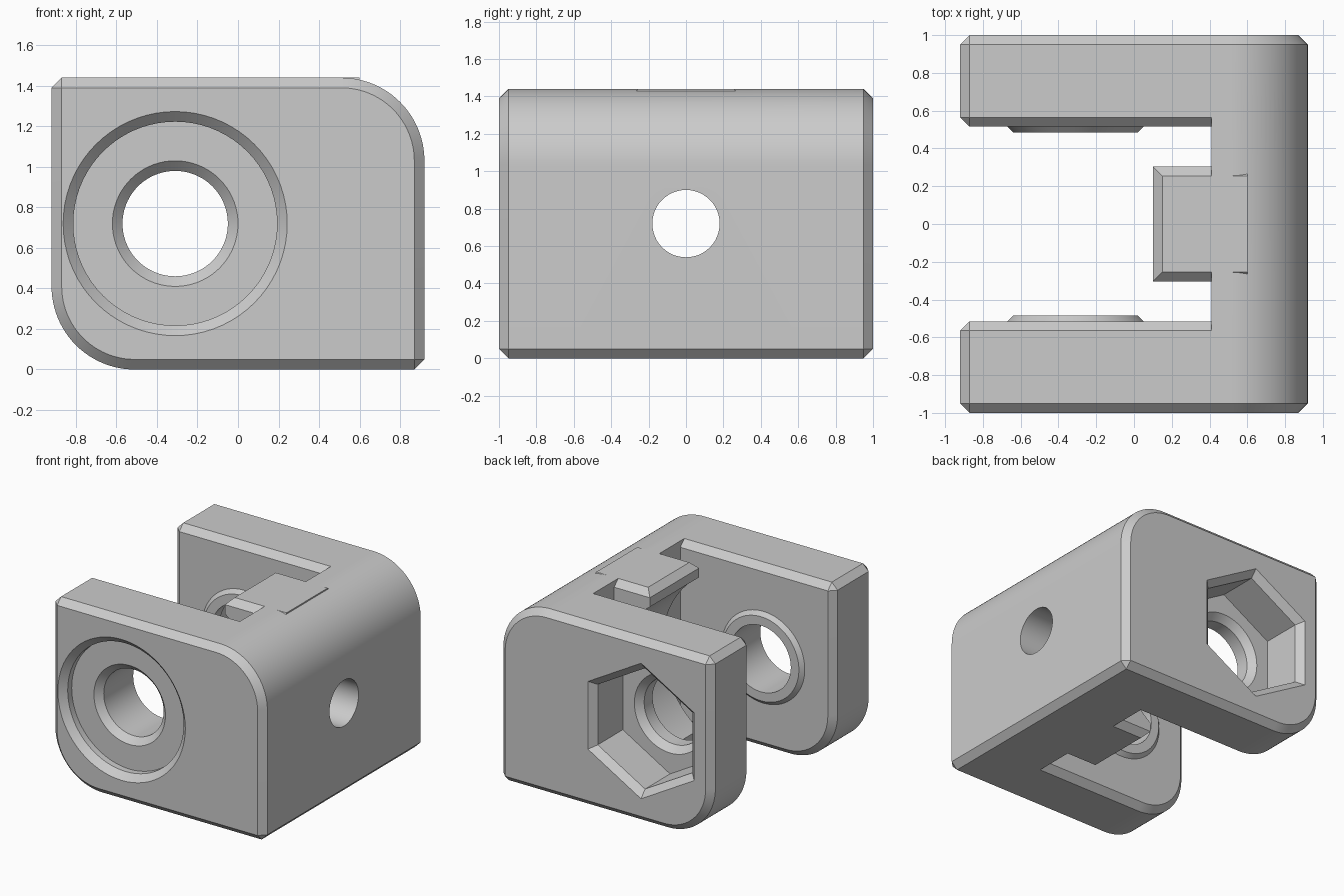
import bpy, bmesh, math
from mathutils import Vector

if "Cube" in bpy.data.objects:
    bpy.data.objects.remove(bpy.data.objects["Cube"], do_unlink=True)

HALF_X, HEIGHT, CORNER, BEVEL = 0.92, 1.44, 0.41, 0.05
WALL_X, ARM_Y = 0.41, 0.515          # inner face of the wall, inner face of the arms
PIN_X, MID_Z = -0.31, 0.72           # axis of the pin holes

grey = bpy.data.materials.new("plain_grey")
grey.use_nodes = True
colour = (0.6, 0.6, 0.6, 1)
grey.diffuse_color = colour
grey.node_tree.nodes["Principled BSDF"].inputs["Base Color"].default_value = colour


def loft(name, rings, keep_x=None):
    """Closed solid skinned through rings of equal point count."""
    bm = bmesh.new()
    loops = [[bm.verts.new(p) for p in ring] for ring in rings]
    n = len(loops[0])
    for a, b in zip(loops, loops[1:]):
        for i in range(n):
            j = (i + 1) % n
            bm.faces.new((a[i], a[j], b[j], b[i]))
    bm.faces.new(loops[0])
    bm.faces.new(loops[-1])
    bmesh.ops.remove_doubles(bm, verts=bm.verts, dist=1e-5)
    if keep_x is not None:
        geom = bm.verts[:] + bm.edges[:] + bm.faces[:]
        bmesh.ops.bisect_plane(bm, geom=geom, plane_co=(keep_x, 0, 0),
                               plane_no=(1, 0, 0), clear_inner=True)
        bmesh.ops.holes_fill(bm, edges=[e for e in bm.edges if e.is_boundary])
    bmesh.ops.recalc_face_normals(bm, faces=bm.faces)
    mesh = bpy.data.meshes.new(name)
    bm.to_mesh(mesh)
    bm.free()
    mesh.materials.append(grey)
    obj = bpy.data.objects.new(name, mesh)
    bpy.context.collection.objects.link(obj)
    return obj


def side_profile(y, inset):
    """Block outline: two opposite round corners, two chamfered ones."""
    r, steps = CORNER - inset, 24
    cx, cz = HALF_X - CORNER, HEIGHT - CORNER
    pts = [(-HALF_X + inset, HEIGHT - BEVEL), (-HALF_X + BEVEL, HEIGHT - inset)]
    arc = [math.pi / 2 * i / steps for i in range(steps + 1)]
    pts += [(cx + r * math.sin(a), cz + r * math.cos(a)) for a in arc]
    pts += [(HALF_X - inset, BEVEL), (HALF_X - BEVEL, inset)]
    pts += [(-cx - r * math.sin(a), CORNER - r * math.cos(a)) for a in arc]
    return [Vector((x, y, z)) for x, z in pts]


def slab(name, y0, y1, keep_x=None):
    stations = [(y0, BEVEL), (y0 + BEVEL, 0), (y1 - BEVEL, 0), (y1, BEVEL)]
    return loft(name, [side_profile(*s) for s in stations], keep_x)


def turned(name, stations, sides=72):
    """Solid turned around the pin axis from (y, radius) stations."""
    angles = [2 * math.pi * i / sides for i in range(sides)]
    return loft(name, [[Vector((PIN_X + r * math.sin(a), y, MID_Z + r * math.cos(a)))
                        for a in angles] for y, r in stations])


def boolean(target, tool, operation):
    mod = target.modifiers.new(tool.name, "BOOLEAN")
    mod.operation, mod.solver, mod.object = operation, "EXACT", tool
    bpy.context.view_layer.objects.active = target
    bpy.ops.object.modifier_apply(modifier=mod.name)
    bpy.data.objects.remove(tool, do_unlink=True)


# Wall and two arms
body = slab("clevis_body", -1, 1, WALL_X)
boolean(body, slab("front_arm", -1, -ARM_Y), "UNION")
boolean(body, slab("back_arm", ARM_Y, 1), "UNION")


# Middle tab, hollowed by a cylinder around the pin axis
def tab_ring(z, inset):
    x, y, back = 0.10 + inset, 0.305 - inset, 0.6
    return [Vector((x, -y, z)), Vector((back, -y, z)), Vector((back, y, z)), Vector((x, y, z))]


tab = loft("middle_tab", [tab_ring(0, BEVEL), tab_ring(BEVEL, 0),
                          tab_ring(HEIGHT - BEVEL, 0), tab_ring(HEIGHT, BEVEL)])
boolean(tab, turned("tab_hollow", [(-0.45, 0.725), (0.45, 0.725)], 144), "DIFFERENCE")
boolean(body, tab, "UNION")

# Raised rings on the inner arm faces
for side in (-1, 1):
    boss = turned("pin_boss", [(side * 0.6, 0.36), (side * ARM_Y, 0.36), (side * 0.485, 0.33)])
    boolean(body, boss, "UNION")

# Round bolt head recess and hole in the front arm
boolean(body, turned("front_bore", [(-1.02, 0.573), (-0.95, 0.503), (-0.9, 0.503),
                                    (-0.9, 0.31), (-0.85, 0.26), (-0.4, 0.26)]), "DIFFERENCE")

# Hexagonal nut recess and hole in the back arm
boolean(body, turned("nut_recess", [(1.02, 0.555), (0.95, 0.474), (0.64, 0.474)], 6), "DIFFERENCE")
boolean(body, turned("back_bore", [(0.66, 0.33), (0.59, 0.26), (0.4, 0.26)]), "DIFFERENCE")

# Cross hole through the wall
angles = [2 * math.pi * i / 48 for i in range(48)]
cross = loft("wall_hole", [[Vector((x, 0.18 * math.cos(a), MID_Z + 0.18 * math.sin(a)))
                            for a in angles] for x in (0.2, 1.1)])
boolean(body, cross, "DIFFERENCE")

# Smooth curved faces, sharp chamfers
bpy.ops.object.select_all(action="DESELECT")
body.select_set(True)
bpy.context.view_layer.objects.active = body
bpy.ops.object.shade_smooth_by_angle(angle=math.radians(25))
